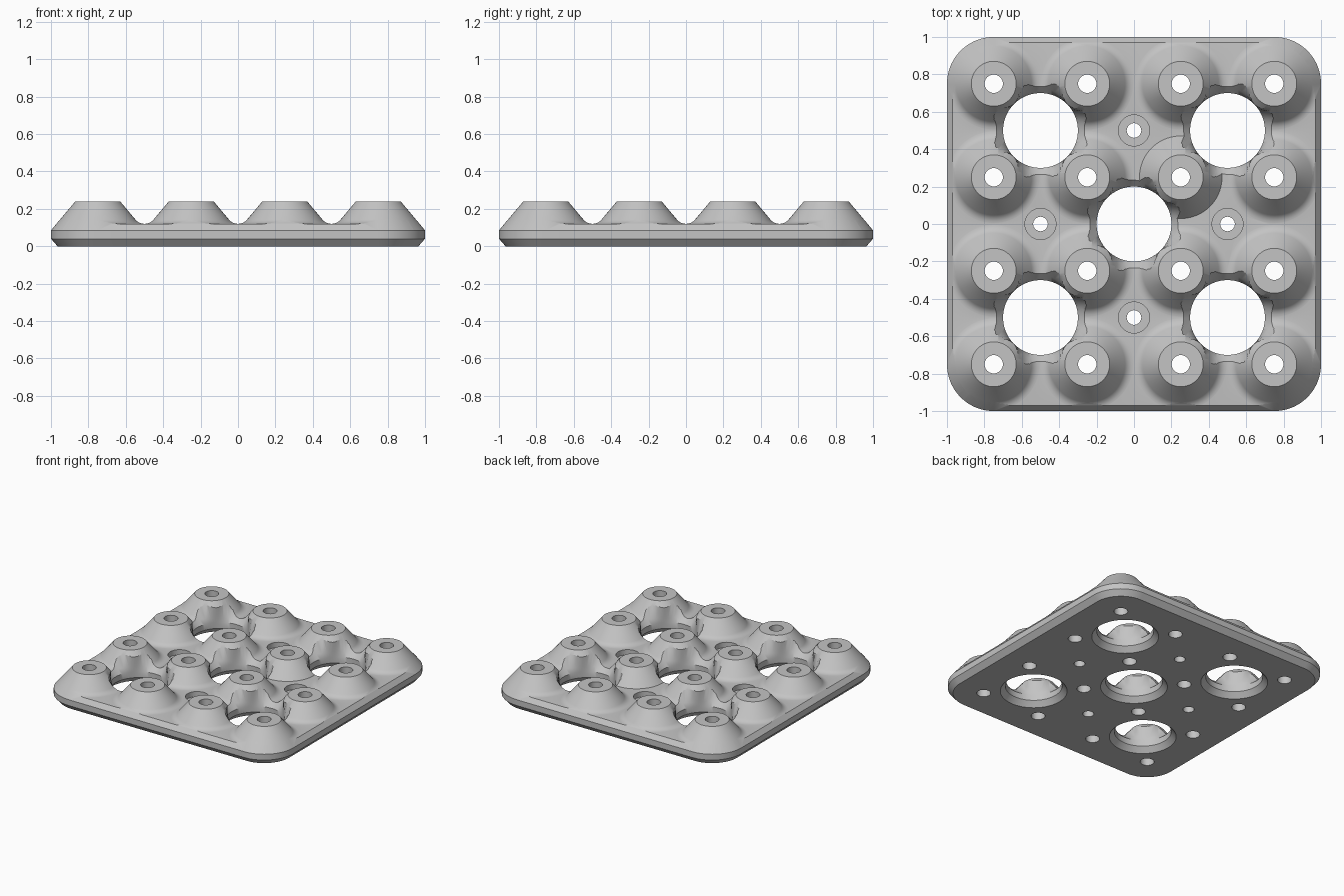
import bpy, bmesh, math

if "Cube" in bpy.data.objects:
    bpy.data.objects.remove(bpy.data.objects["Cube"])

SLOPE = 0.84          # horizontal run per unit height of the cone sides
TOP, PLATE = 0.24, 0.12
SEG = 72

def new_object(name, bm):
    bmesh.ops.recalc_face_normals(bm, faces=bm.faces)
    me = bpy.data.meshes.new(name)
    bm.to_mesh(me)
    bm.free()
    ob = bpy.data.objects.new(name, me)
    bpy.context.collection.objects.link(ob)
    return ob

def loft(bm, rings):
    """Closed solid skinned through rings of equal point count."""
    vs = [[bm.verts.new(p) for p in ring] for ring in rings]
    n = len(vs[0])
    for a, b in zip(vs, vs[1:]):
        for i in range(n):
            j = (i + 1) % n
            bm.faces.new((a[i], a[j], b[j], b[i]))
    bm.faces.new(vs[0][::-1])
    bm.faces.new(vs[-1])

def turned(bm, x, y, profile, seg=SEG):
    """Solid of revolution about a vertical axis from (radius, z) points."""
    ang = [2 * math.pi * i / seg for i in range(seg)]
    loft(bm, [[(x + r * math.cos(a), y + r * math.sin(a), z) for a in ang]
              for r, z in profile])

def boolean(ob, cutter, op):
    m = ob.modifiers.new(op, 'BOOLEAN')
    m.operation, m.object, m.solver = op, cutter, 'EXACT'
    bpy.context.view_layer.objects.active = ob
    bpy.ops.object.modifier_apply(modifier=m.name)
    bpy.data.objects.remove(cutter)

# oversized slab giving the flat plate surface
bm = bmesh.new()
loft(bm, [[(sx * 1.1, sy * 1.1, z) for sx, sy in ((-1, -1), (1, -1), (1, 1), (-1, 1))]
          for z in (-0.1, PLATE)])
plate = new_object("stud_plate", bm)

# conical studs with a rounded foot; one stud keeps a plain cone
half = math.atan2(1, SLOPE) / 2
tangent = 0.25 - (0.12 + (TOP - PLATE) * SLOPE)
rad = tangent / math.tan(half)
foot = []
for i in range(9):
    a = 2 * half * (1 - i / 8)
    foot.append((0.25 - rad * math.sin(a), PLATE + rad * (1 - math.cos(a))))
foot[-1] = (0.249, PLATE - 0.0005)
filleted = [(0.12, TOP)] + foot + [(0.249, 0.06)]
plain = [(0.12, TOP), (0.12 + 0.18 * SLOPE, 0.06)]
grid = (-0.75, -0.25, 0.25, 0.75)
bm = bmesh.new()
for x in grid:
    for y in grid:
        turned(bm, x, y, plain if (x, y) == (0.25, 0.25) else filleted)
boolean(plate, new_object("studs", bm), 'UNION')

# rounded square envelope with chamfered lower and upper edges
def rounded_square(inset, z):
    r, pts = 0.25 - inset, []
    for k, (cx, cy) in enumerate(((1, 1), (-1, 1), (-1, -1), (1, -1))):
        for i in range(19):
            a = math.radians(90 * k + 5 * i)
            pts.append((0.75 * cx + r * math.cos(a), 0.75 * cy + r * math.sin(a), z))
    return pts
bm = bmesh.new()
loft(bm, [rounded_square(d, z) for d, z in
          ((0.035, 0), (0, 0.04), (0, 0.085), (0.175 * 0.83, 0.26))])
boolean(plate, new_object("envelope", bm), 'INTERSECT')

# large holes: chamfered below, chamfer above fading out towards the studs
bm = bmesh.new()
for x, y in ((0, 0), (0.5, 0.5), (-0.5, 0.5), (-0.5, -0.5), (0.5, -0.5)):
    rings = []
    for z, base, grow in ((-0.02, 0.2525, 0), (0.04, 0.2, 0), (0.085, 0.2, 0),
                          (0.12, 0.2, 0.035), (0.26, 0.2, 0.16)):
        ring = []
        for i in range(SEG):
            a = 2 * math.pi * i / SEG
            r = base + grow * math.cos(2 * a) ** 2
            ring.append((x + r * math.cos(a), y + r * math.sin(a), z))
        rings.append(ring)
    loft(bm, rings)
# stud bores
for x in grid:
    for y in grid:
        turned(bm, x, y, [(0.049, -0.05), (0.049, 0.3)], 40)
# small counterbored screw holes
for x, y in ((0.5, 0), (-0.5, 0), (0, 0.5), (0, -0.5)):
    turned(bm, x, y, [(0.039, -0.05), (0.039, 0.08), (0.083, 0.08), (0.083, 0.2)], 40)
boolean(plate, new_object("holes", bm), 'DIFFERENCE')

# single grey material and smooth shading with crisp edges
mat = bpy.data.materials.new("light grey")
mat.diffuse_color = (0.55, 0.55, 0.55, 1)
mat.use_nodes = True
mat.node_tree.nodes["Principled BSDF"].inputs["Base Color"].default_value = mat.diffuse_color
plate.data.materials.clear()
plate.data.materials.append(mat)
for p in plate.data.polygons:
    p.material_index = 0
bpy.ops.object.select_all(action='DESELECT')
plate.select_set(True)
bpy.context.view_layer.objects.active = plate
bpy.ops.object.shade_smooth_by_angle(angle=math.radians(30))
